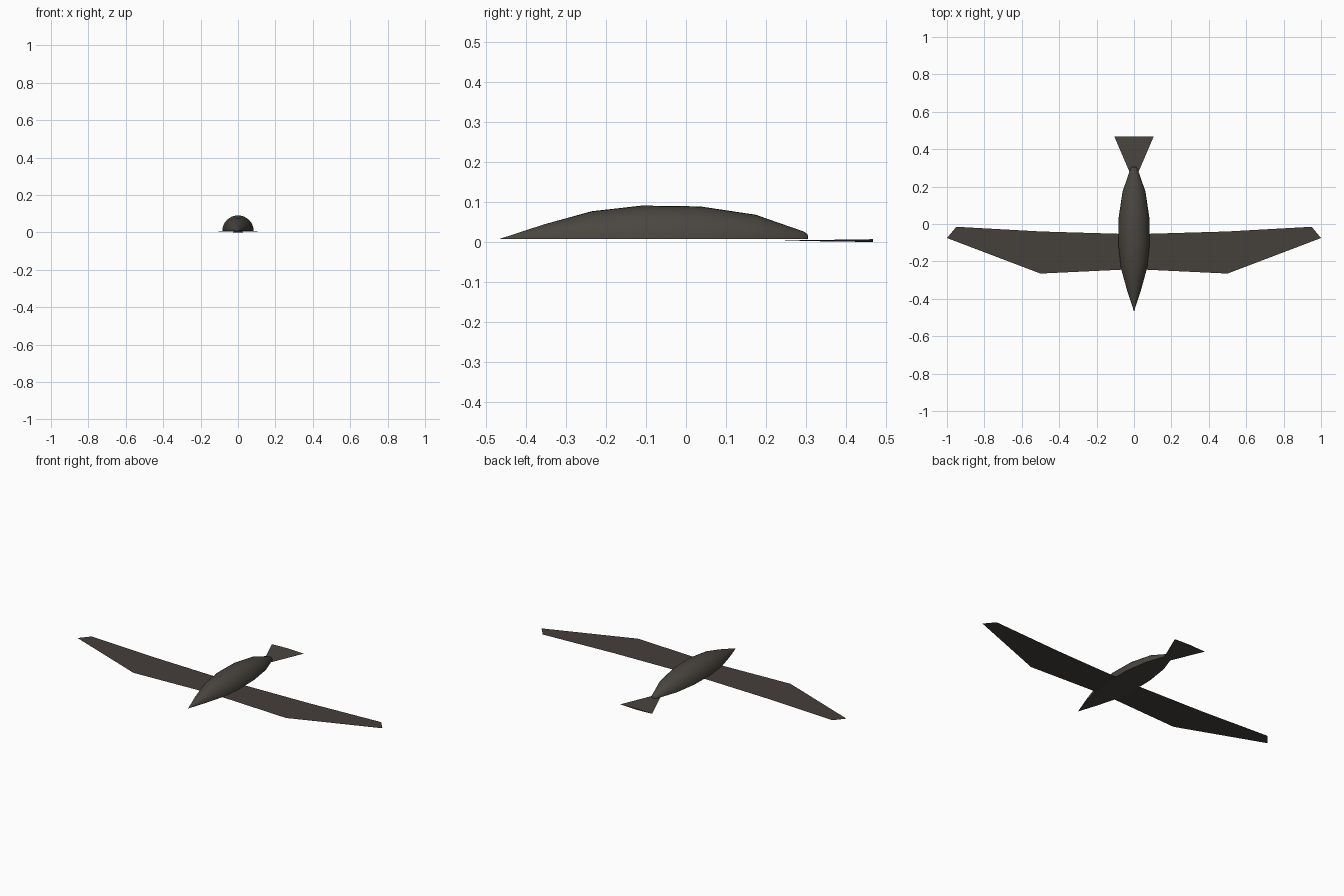
import bpy, bmesh, math

if "Cube" in bpy.data.objects:
    bpy.data.objects.remove(bpy.data.objects["Cube"])

def material(name, rgb):
    m = bpy.data.materials.new(name)
    m.diffuse_color = (*rgb, 1)
    m.use_nodes = True
    m.node_tree.nodes["Principled BSDF"].inputs["Base Color"].default_value = m.diffuse_color
    return m

body_brown = material("dark_grey_brown", (0.068, 0.060, 0.050))
wing_brown = material("dark_warm_brown", (0.060, 0.050, 0.043))

def make_object(name, bm, mat, smooth=False):
    bmesh.ops.recalc_face_normals(bm, faces=bm.faces[:])
    mesh = bpy.data.meshes.new(name)
    bm.to_mesh(mesh)
    bm.free()
    mesh.materials.append(mat)
    ob = bpy.data.objects.new(name, mesh)
    bpy.context.collection.objects.link(ob)
    if smooth:
        bpy.ops.object.select_all(action='DESELECT')
        ob.select_set(True)
        bpy.context.view_layer.objects.active = ob
        bpy.ops.object.shade_smooth_by_angle(angle=math.radians(50))
    return ob

BASE = 0.007

# body: half-round spindle with a flat belly (y, radius)
profile = [(-0.465, 0.001), (-0.355, 0.037), (-0.235, 0.070), (-0.11, 0.084),
           (0.035, 0.082), (0.175, 0.061), (0.20, 0.052), (0.295, 0.019),
           (0.304, 0.012), (0.305, 0.004)]
SEG = 16
bm = bmesh.new()
rings = []
for y, r in profile:
    rings.append([bm.verts.new((r * math.cos(math.pi * i / SEG), y,
                                BASE + r * math.sin(math.pi * i / SEG)))
                  for i in range(SEG + 1)])
for a, b in zip(rings, rings[1:]):
    for i in range(SEG):
        bm.faces.new((a[i], a[i + 1], b[i + 1], b[i]))
    bm.faces.new((a[SEG], a[0], b[0], b[SEG]))
bm.faces.new(rings[0])
bm.faces.new(rings[-1])
make_object("body", bm, body_brown, True)

# wings: paper-thin flat sheets, mirrored
outline = [(0.06, -0.244), (0.50, -0.265), (1.0, -0.075),
           (0.95, -0.015), (0.50, -0.040), (0.06, -0.053)]
for name, side in (("right_wing", 1), ("left_wing", -1)):
    pts = outline if side > 0 else outline[::-1]
    bm = bmesh.new()
    bm.faces.new([bm.verts.new((side * x, y, BASE + 0.0005)) for x, y in pts])
    make_object(name, bm, wing_brown)

# tail: flattened four-sided cone widening backwards
bm = bmesh.new()
apex = bm.verts.new((0, 0.222, 0.0035))
end = [bm.verts.new((x, 0.467, z)) for x, z in
       ((0.105, 0.0035), (0, 0.007), (-0.105, 0.0035), (0, 0.0))]
for i in range(4):
    bm.faces.new((apex, end[i], end[(i + 1) % 4]))
bm.faces.new(end)
make_object("tail", bm, body_brown, True)
